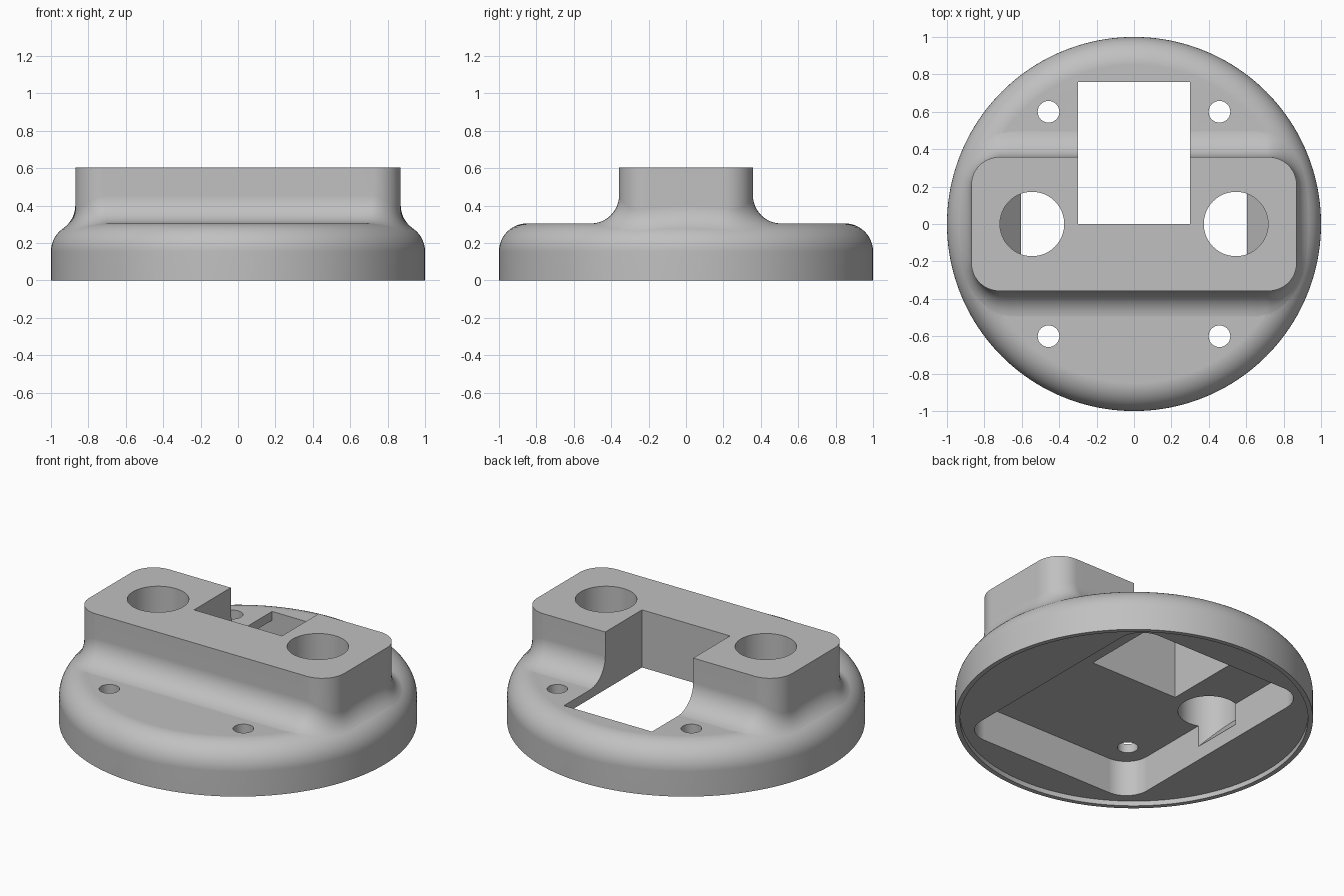
import bpy, bmesh
from math import sin, cos, pi, sqrt, hypot
from mathutils import Vector

old = bpy.data.objects.get("Cube")
if old:
    bpy.data.objects.remove(old, do_unlink=True)

ROUND = 0.15          # radius of the rim rounding, the fillet and the corners
BASE_TOP = 0.305
BAR_TOP = 0.605
PLATE_UNDER = 0.25    # ceiling of the underside pocket

grey = bpy.data.materials.new("light_grey")
grey.use_nodes = True
grey.diffuse_color = (0.53, 0.53, 0.53, 1)
grey.node_tree.nodes["Principled BSDF"].inputs["Base Color"].default_value = grey.diffuse_color


def loft(name, rings):
    """Closed solid through rings of equal point count."""
    bm = bmesh.new()
    loops = [[bm.verts.new(p) for p in ring] for ring in rings]
    count = len(loops[0])
    for low, high in zip(loops, loops[1:]):
        for i in range(count):
            j = (i + 1) % count
            bm.faces.new((low[i], low[j], high[j], high[i]))
    bm.faces.new(loops[0])
    bm.faces.new(loops[-1])
    bmesh.ops.recalc_face_normals(bm, faces=bm.faces)
    mesh = bpy.data.meshes.new(name)
    bm.to_mesh(mesh)
    bm.free()
    mesh.materials.append(grey)
    obj = bpy.data.objects.new(name, mesh)
    bpy.context.collection.objects.link(obj)
    return obj


def circle(r, z, steps, x=0, y=0):
    turns = [2 * pi * i / steps for i in range(steps)]
    return [Vector((x + r * cos(a), y + r * sin(a), z)) for a in turns]


def rounded_rect(hx, hy, r, corner_steps, side_steps):
    """Outline points paired with outward normals."""
    out = []
    for k, (sx, sy) in enumerate(((1, 1), (-1, 1), (-1, -1), (1, -1))):
        centre = Vector((sx * (hx - r), sy * (hy - r), 0))
        for i in range(corner_steps + 1):
            a = (k + i / corner_steps) * pi / 2
            n = Vector((cos(a), sin(a), 0))
            out.append((centre + r * n, n))
        # straight run to the next corner
        nx, ny = ((-sx, sy) if k % 2 == 0 else (sx, -sy))
        end = Vector((nx * (hx - r), ny * (hy - r), 0)) + r * n
        start = out[-1][0]
        for i in range(1, side_steps):
            out.append((start.lerp(end, i / side_steps), n))
    return out


def at_height(points, z):
    return [Vector((p.x, p.y, z)) for p in points]


def combine(target, tool, operation):
    mod = target.modifiers.new("combine", 'BOOLEAN')
    mod.operation = operation
    mod.solver = 'EXACT'
    mod.object = tool
    bpy.ops.object.select_all(action='DESELECT')
    bpy.context.view_layer.objects.active = target
    target.select_set(True)
    bpy.ops.object.modifier_apply(modifier=mod.name)
    bpy.data.objects.remove(tool, do_unlink=True)


# Round base with a rolled upper edge
core = 1 - ROUND
core_z = BASE_TOP - ROUND
profile = [(1, 0)]
for i in range(13):
    a = pi / 2 * i / 12
    profile.append((core + ROUND * cos(a), core_z + ROUND * sin(a)))
body = loft("mount_body", [circle(r, z, 160) for r, z in profile])

# Raised bar, with a rolling-ball fillet that follows the rolled edge
outline = rounded_rect(0.87, 0.358, ROUND, 12, 24)
fillet_steps = 12
columns = []
for p, n in outline:
    ball = p + ROUND * n
    rho = hypot(ball.x, ball.y)
    if rho <= core:
        ball.z = BASE_TOP + ROUND
        touch = Vector((0, 0, -1))
    else:
        ball.z = core_z + sqrt((2 * ROUND) ** 2 - (rho - core) ** 2)
        hub = Vector((ball.x * core / rho, ball.y * core / rho, core_z))
        touch = (hub - ball).normalized()
    column = [Vector((p.x, p.y, BAR_TOP))]
    for i in range(fillet_steps + 1):
        reach = ROUND + (0.0012 if i == fillet_steps else 0)
        column.append(ball + reach * (-n).slerp(touch, i / fillet_steps))
    column.append(Vector((column[-1].x, column[-1].y, 0.1)))
    columns.append(column)
combine(body, loft("bar", list(zip(*columns))), 'UNION')

# Underside: shallow round recess and deep rounded pocket
recess = loft("recess_cutter", [circle(0.972, z, 160) for z in (-0.1, 0.03)])
combine(body, recess, 'DIFFERENCE')
pocket_line = [p for p, n in rounded_rect(0.605, 0.76, ROUND, 12, 1)]
pocket = loft("pocket_cutter", [at_height(pocket_line, z) for z in (-0.1, PLATE_UNDER)])
combine(body, pocket, 'DIFFERENCE')

# Rectangular window through the plate and the back half of the bar
window = [Vector((x, y, 0)) for x, y in ((-0.3, 0), (0.3, 0), (0.3, 0.76), (-0.3, 0.76))]
combine(body, loft("window_cutter", [at_height(window, z) for z in (0.15, 0.8)]), 'DIFFERENCE')

for side in (-1, 1):
    # Large bore with a sloping floor where it meets the pocket wall
    rim = circle(0.172, 0.8, 64, side * 0.545)
    floor = [Vector((p.x, p.y, 0.117 + 1.15 * (abs(p.x) - 0.605))) for p in rim]
    combine(body, loft("bore_cutter", [floor, rim]), 'DIFFERENCE')
    # Screw holes
    for end in (-1, 1):
        hole = [circle(0.058, z, 32, side * 0.457, end * 0.6) for z in (0.15, 0.5)]
        combine(body, loft("screw_hole_cutter", hole), 'DIFFERENCE')

# Smooth curved surfaces, crisp edges
bpy.ops.object.select_all(action='DESELECT')
body.select_set(True)
bpy.context.view_layer.objects.active = body
bpy.ops.object.shade_smooth_by_angle(angle=pi / 6)
weighted = body.modifiers.new("even_shading", 'WEIGHTED_NORMAL')
weighted.keep_sharp = True
